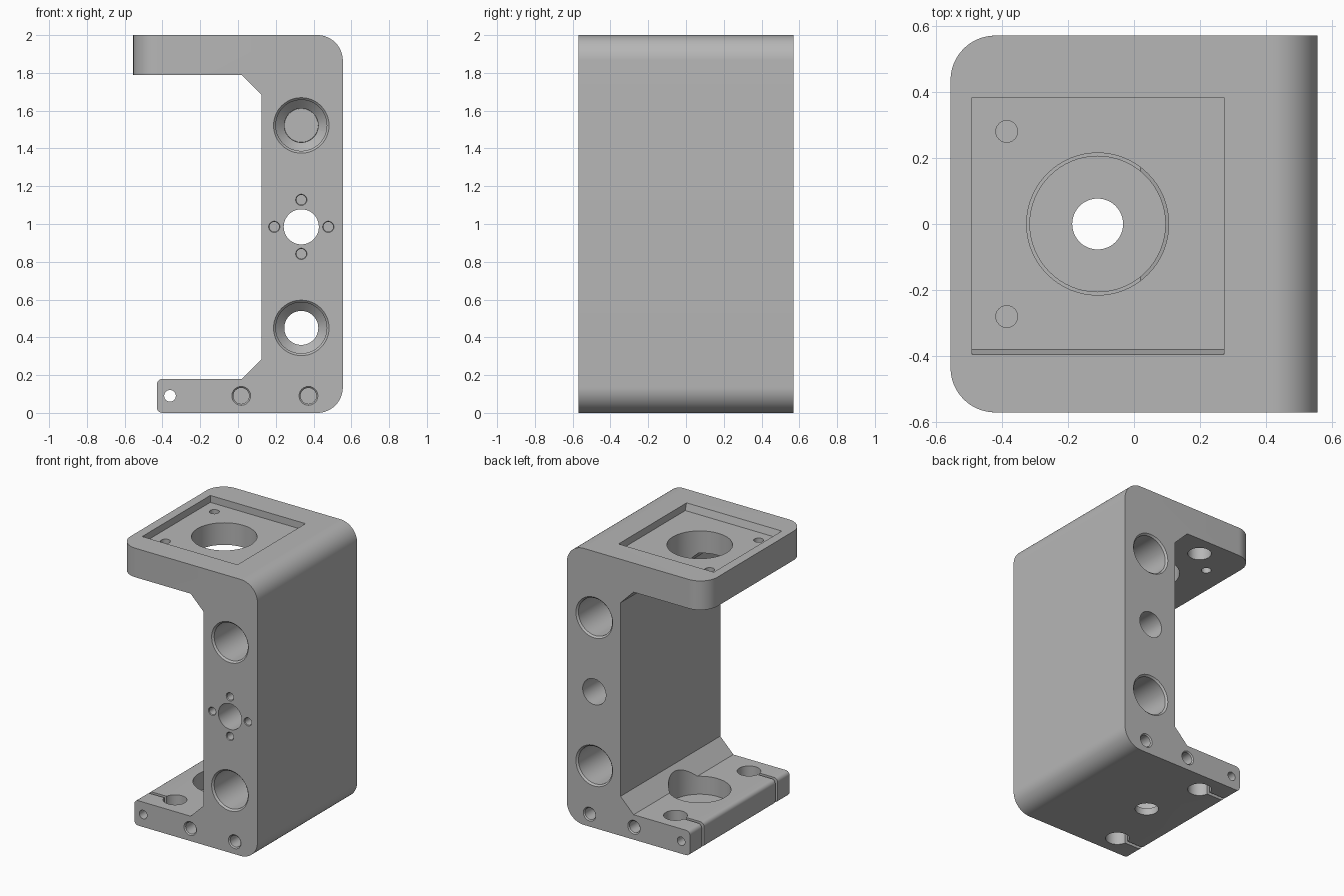
import bpy
import bmesh
from math import radians
from mathutils import Matrix, Vector

old = bpy.data.objects.get("Cube")
if old:
    bpy.data.objects.remove(old, do_unlink=True)

grey = bpy.data.materials.new("machined grey")
grey.use_nodes = True
colour = (0.47, 0.47, 0.47, 1)
grey.diffuse_color = colour
grey.node_tree.nodes["Principled BSDF"].inputs["Base Color"].default_value = colour

HALF = 0.57          # half depth of the bracket
AXIS_X = -0.11       # shared vertical axis of the two arms


def make_object(name, bm):
    bmesh.ops.recalc_face_normals(bm, faces=bm.faces[:])
    mesh = bpy.data.meshes.new(name)
    bm.to_mesh(mesh)
    bm.free()
    mesh.materials.append(grey)
    obj = bpy.data.objects.new(name, mesh)
    bpy.context.collection.objects.link(obj)
    return obj


# C-shaped body, extruded from its side profile
profile = [(-0.555, 2), (0.555, 2), (0.555, 0), (-0.43, 0), (-0.43, 0.18),
           (0.02, 0.18), (0.125, 0.285), (0.125, 1.685), (0.02, 1.79), (-0.555, 1.79)]
bm = bmesh.new()
face = bm.faces.new([bm.verts.new((x, -HALF, z)) for x, z in profile])
new = bmesh.ops.extrude_face_region(bm, geom=[face])["geom"]
bmesh.ops.translate(bm, vec=(0, 2 * HALF, 0),
                    verts=[v for v in new if isinstance(v, bmesh.types.BMVert)])


def round_edges(test, radius, segments):
    edges = []
    for e in bm.edges:
        a, b = e.verts[0].co, e.verts[1].co
        if test((a + b) / 2, (b - a).normalized()):
            edges.append(e)
    bmesh.ops.bevel(bm, geom=edges, offset=radius, segments=segments,
                    profile=0.5, affect='EDGES')


# Big outer corners, arm tip corners, small lower lip corners
round_edges(lambda m, d: abs(d.y) > 0.9 and m.x > 0.5, 0.135, 16)
round_edges(lambda m, d: abs(d.z) > 0.9 and m.x < -0.5, 0.135, 16)
round_edges(lambda m, d: abs(d.y) > 0.9 and -0.45 < m.x < -0.4, 0.03, 6)
body = make_object("bracket_body", bm)


def cut(name, cutter_bm):
    cutter = make_object(name, cutter_bm)
    cutter.hide_render = True
    mod = body.modifiers.new(name, 'BOOLEAN')
    mod.operation = 'DIFFERENCE'
    mod.solver = 'EXACT'
    mod.object = cutter
    bpy.context.view_layer.objects.active = body
    bpy.ops.object.modifier_apply(modifier=name)
    bpy.data.objects.remove(cutter, do_unlink=True)


def bore(name, origin, direction, steps, sides=48):
    """Turned cutter: steps are (distance along direction, radius)."""
    cutter = bmesh.new()
    turn = Vector((0, 0, 1)).rotation_difference(Vector(direction)).to_matrix().to_4x4()
    place = Matrix.Translation(origin) @ turn
    rings = []
    for dist, radius in steps:
        ring = bmesh.ops.create_circle(cutter, segments=sides, radius=radius,
                                       matrix=place @ Matrix.Translation((0, 0, dist)))
        rings.append(ring["verts"])
    for low, high in zip(rings, rings[1:]):
        for i in range(sides):
            j = (i + 1) % sides
            cutter.faces.new((low[i], low[j], high[j], high[i]))
    cutter.faces.new(rings[0])
    cutter.faces.new(rings[-1])
    cut(name, cutter)


def box(name, low, high, slope=0):
    """Box cutter; slope leans its front wall inward at the floor."""
    cutter = bmesh.new()
    low, high = Vector(low), Vector(high)
    bmesh.ops.create_cube(cutter, size=1, matrix=Matrix.Translation((low + high) / 2)
                          @ Matrix.Diagonal((*(high - low), 1)))
    for v in cutter.verts:
        if v.co.z < (low.z + high.z) / 2 and v.co.y < 0:
            v.co.y += slope
    cut(name, cutter)


UP, DOWN = (0, 0, 1), (0, 0, -1)

# Top arm: square recess, large opening and mounting holes
box("recess", (-0.49, -0.41, 1.95), (0.272, 0.383, 2.05), 0.03)
bore("top_opening", (AXIS_X, 0, 1.7), UP, [(0, 0.215), (0.4, 0.215)], 64)
for side in (-1, 1):
    bore("mount_hole", (-0.385, side * 0.28, 1.7), UP, [(0, 0.033), (0.4, 0.033)], 24)
    bore("rod_socket", (-0.21, side * 0.42, 1.7), UP, [(0, 0.078), (0.21, 0.078)])

# Bottom arm: bearing pocket, centre hole, split rod clamps
bore("bearing_pocket", (AXIS_X, 0, 0.05), UP, [(0, 0.205), (0.5, 0.205)], 64)
bore("centre_hole", (AXIS_X, 0, -0.1), UP, [(0, 0.077), (0.3, 0.077)])
for side in (-1, 1):
    y = side * 0.42
    bore("rod_clamp", (-0.21, y, -0.1), UP, [(0, 0.078), (0.4, 0.078)])
    box("clamp_slit", (-0.5, y - 0.013, -0.1), (-0.21, y + 0.013, 0.3))
bore("clamp_screw", (-0.36, -0.7, 0.09), (0, 1, 0), [(0, 0.031), (1.4, 0.031)], 24)

# Upright: bores running front to back
bore("middle_bore", (0.335, -0.7, 0.985), (0, 1, 0), [(0, 0.093), (1.4, 0.093)])
for z in (0.45, 1.522):
    bore("through_bore", (0.335, -0.7, z), (0, 1, 0), [(0, 0.09), (1.4, 0.09)])
    for side in (-1, 1):
        bore("bushing_seat", (0.335, side * HALF, z), (0, -side, 0),
             [(-0.01, 0.157), (0.012, 0.135), (0.4, 0.135), (0.445, 0.089)])

# Blind screw holes along the base on both ends
for x in (0.017, 0.373):
    for side in (-1, 1):
        bore("base_screw", (x, side * HALF, 0.09), (0, -side, 0),
             [(-0.01, 0.06), (0.008, 0.042), (0.25, 0.042)], 24)

# Four screw holes around the middle bore, front only
for dx, dz in ((1, 0), (-1, 0), (0, 1), (0, -1)):
    bore("flange_screw", (0.335 + 0.143 * dx, -HALF, 0.985 + 0.143 * dz), (0, 1, 0),
         [(-0.01, 0.038), (0.005, 0.026), (0.15, 0.026)], 24)

# Smooth the curved walls, keep machined edges crisp
bpy.ops.object.select_all(action='DESELECT')
body.select_set(True)
bpy.context.view_layer.objects.active = body
bpy.ops.object.shade_smooth_by_angle(angle=radians(25))
